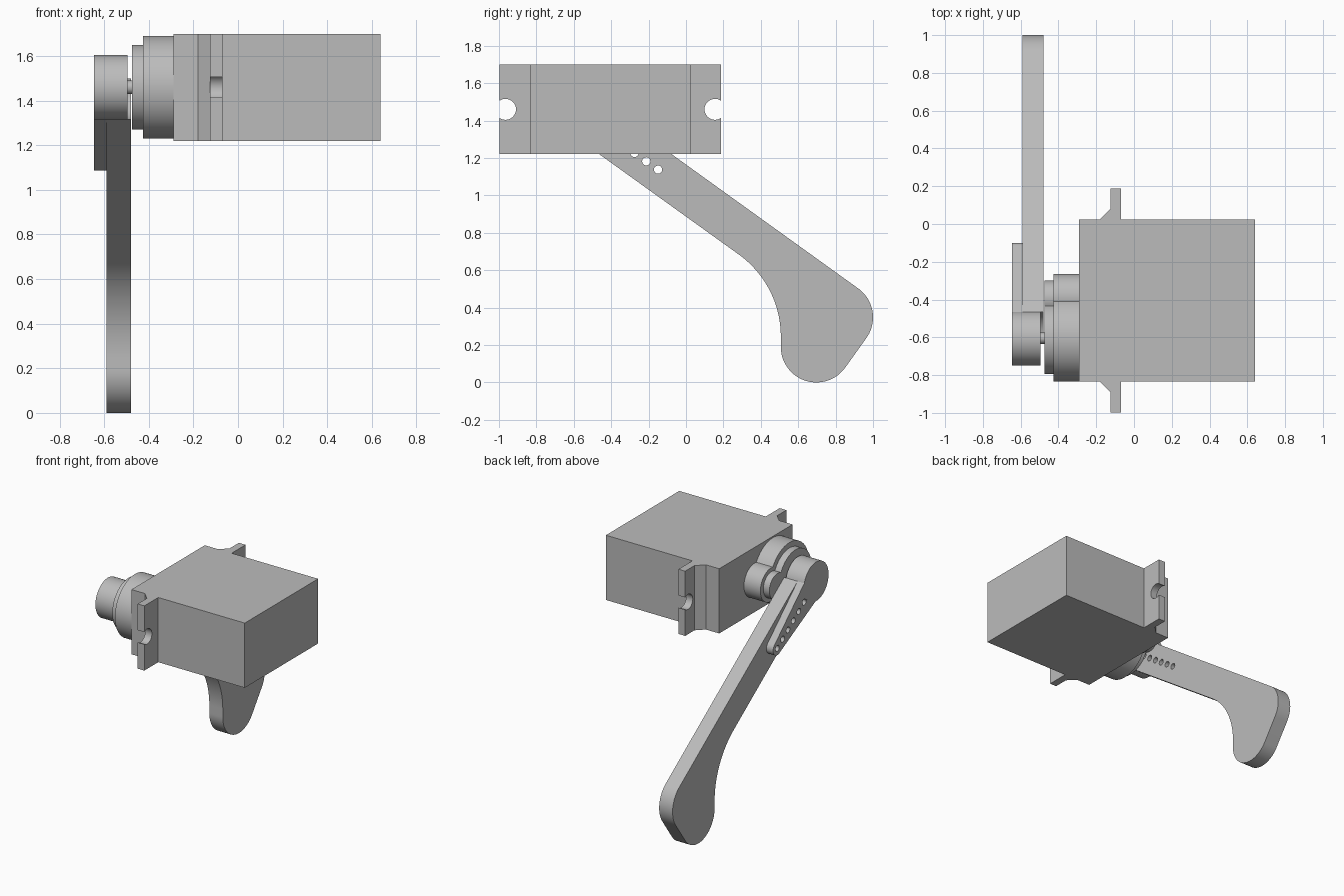
import bpy, bmesh, math
from mathutils import Vector

if "Cube" in bpy.data.objects:
    bpy.data.objects.remove(bpy.data.objects["Cube"])

grey = bpy.data.materials.new("light_grey")
grey.use_nodes = True
grey.diffuse_color = (0.5, 0.5, 0.5, 1)
grey.node_tree.nodes["Principled BSDF"].inputs["Base Color"].default_value = (0.5, 0.5, 0.5, 1)

AXIS_Y, AXIS_Z = -0.605, 1.46       # output shaft position
TILT = math.radians(-35.3)          # direction of the arm in the side plane
HUB_R, ARM_HALF, TIP = 0.145, 0.113, 0.558


def arc(y, z, r, start, end, steps=24):
    """Points on a circle between two angles in degrees."""
    angles = [math.radians(start + (end - start) * i / steps) for i in range(steps + 1)]
    return [(y + r * math.cos(a), z + r * math.sin(a)) for a in angles]


def circle(y, z, r, steps=64):
    return arc(y, z, r, 0, 360, steps)[:-1]


def along(u, v=0):
    """Point at distance u along the arm and v across it."""
    c, s = math.cos(TILT), math.sin(TILT)
    return (AXIS_Y + u * c - v * s, AXIS_Z + u * s + v * c)


def extrude(name, outline, low, high, axis="x"):
    """Extrude a (y, z) outline along x, or an (x, y) outline along z."""
    bm = bmesh.new()
    place = (lambda p: (low, *p)) if axis == "x" else (lambda p: (*p, low))
    face = bm.faces.new([bm.verts.new(place(p)) for p in outline])
    moved = bmesh.ops.extrude_face_region(bm, geom=[face])["geom"]
    shift = Vector((high - low, 0, 0) if axis == "x" else (0, 0, high - low))
    bmesh.ops.translate(bm, vec=shift, verts=[g for g in moved if isinstance(g, bmesh.types.BMVert)])
    bmesh.ops.recalc_face_normals(bm, faces=bm.faces)
    mesh = bpy.data.meshes.new(name)
    bm.to_mesh(mesh)
    bm.free()
    mesh.materials.append(grey)
    obj = bpy.data.objects.new(name, mesh)
    bpy.context.collection.objects.link(obj)
    return obj


def activate(obj):
    bpy.ops.object.select_all(action="DESELECT")
    obj.select_set(True)
    bpy.context.view_layer.objects.active = obj


def drill(obj, cutters):
    for cutter in cutters:
        mod = obj.modifiers.new("hole", "BOOLEAN")
        mod.operation, mod.solver, mod.object = "DIFFERENCE", "EXACT", cutter
        activate(obj)
        bpy.ops.object.modifier_apply(modifier=mod.name)


def twin_circles(r1, y2, r2):
    """Outline of the union of the shaft circle and a smaller circle behind it."""
    d = y2 - AXIS_Y
    a = (d * d + r1 * r1 - r2 * r2) / (2 * d)
    h = math.sqrt(r1 * r1 - a * a)
    t1 = math.degrees(math.atan2(h, a))
    t2 = math.degrees(math.atan2(h, a - d))
    return arc(AXIS_Y, AXIS_Z, r1, t1, 360 - t1, 56) + arc(y2, AXIS_Z, r2, -t2, t2, 32)[1:-1]


parts = []

# Motor case
FRONT, BACK, BOTTOM, TOP = -0.835, 0.025, 1.22, 1.70
case = [(-0.29, FRONT), (0.64, FRONT), (0.64, BACK), (-0.29, BACK)]
parts.append(extrude("motor_case", case, BOTTOM, TOP, "z"))

# Mounting ears with open screw notches, and their sloped braces
for side, edge, sign in (("front", FRONT, -1), ("back", BACK, 1)):
    out = edge + sign * 0.163
    notch = [(edge + sign * 0.13 - sign * (y), z) for y, z in arc(0, AXIS_Z, 0.056, 126, -126)]
    notch = [(edge + sign * 0.13 + sign * y, z) for y, z in arc(0, AXIS_Z, 0.056, 54, 306)]
    outline = [(edge, BOTTOM), (edge, TOP), (out, TOP), (out, notch[0][1])]
    outline += notch[1:-1] + [(out, notch[-1][1]), (out, BOTTOM)]
    parts.append(extrude(side + "_mounting_ear", outline, -0.125, -0.07))
    brace = [(-0.18, edge), (-0.125, edge), (-0.125, edge + sign * 0.055)]
    parts.append(extrude(side + "_ear_brace", brace, BOTTOM, TOP, "z"))

# Stepped gear housing and output shaft
parts.append(extrude("gear_housing", twin_circles(0.23, -0.389, 0.124), -0.425, -0.29))
parts.append(extrude("gear_housing_step", twin_circles(0.19, -0.394, 0.095), -0.475, -0.425))
parts.append(extrude("output_shaft", circle(AXIS_Y, AXIS_Z, 0.03), -0.50, -0.47))
parts.append(extrude("horn_hub", circle(AXIS_Y, AXIS_Z, HUB_R), -0.645, -0.495))

# Concave end that fits against the hub, from the lower to the upper corner
tilt = math.degrees(TILT)
spread = math.degrees(math.asin(ARM_HALF / HUB_R))
seat = arc(AXIS_Y, AXIS_Z, HUB_R, tilt - spread, tilt + spread)

# Tapered horn
tip = along(TIP)
horn = extrude("horn", seat + arc(*tip, 0.05, tilt + 83, tilt - 83), -0.645, -0.59)

# Long arm with a flared foot
foot = arc(0.81, 0.348, 0.19, tilt + 90, tilt)
foot += arc(0.697, 0.19, 0.19, tilt, -180, 40)
foot += arc(-0.034, 0.245, 0.541, 0, tilt + 90, 32)
arm = extrude("arm", seat + foot, -0.59, -0.48)

# Row of small holes through horn and arm
cutters = [extrude("hole_cutter", circle(*along(TIP - 0.077 * i), 0.022, 24), -0.7, -0.4) for i in range(6)]
for obj in (horn, arm):
    drill(obj, cutters)
    parts.append(obj)
for cutter in cutters:
    bpy.data.objects.remove(cutter)

# Smooth round walls, keep edges sharp
for obj in parts:
    activate(obj)
    bpy.ops.object.shade_smooth_by_angle(angle=math.radians(30))
